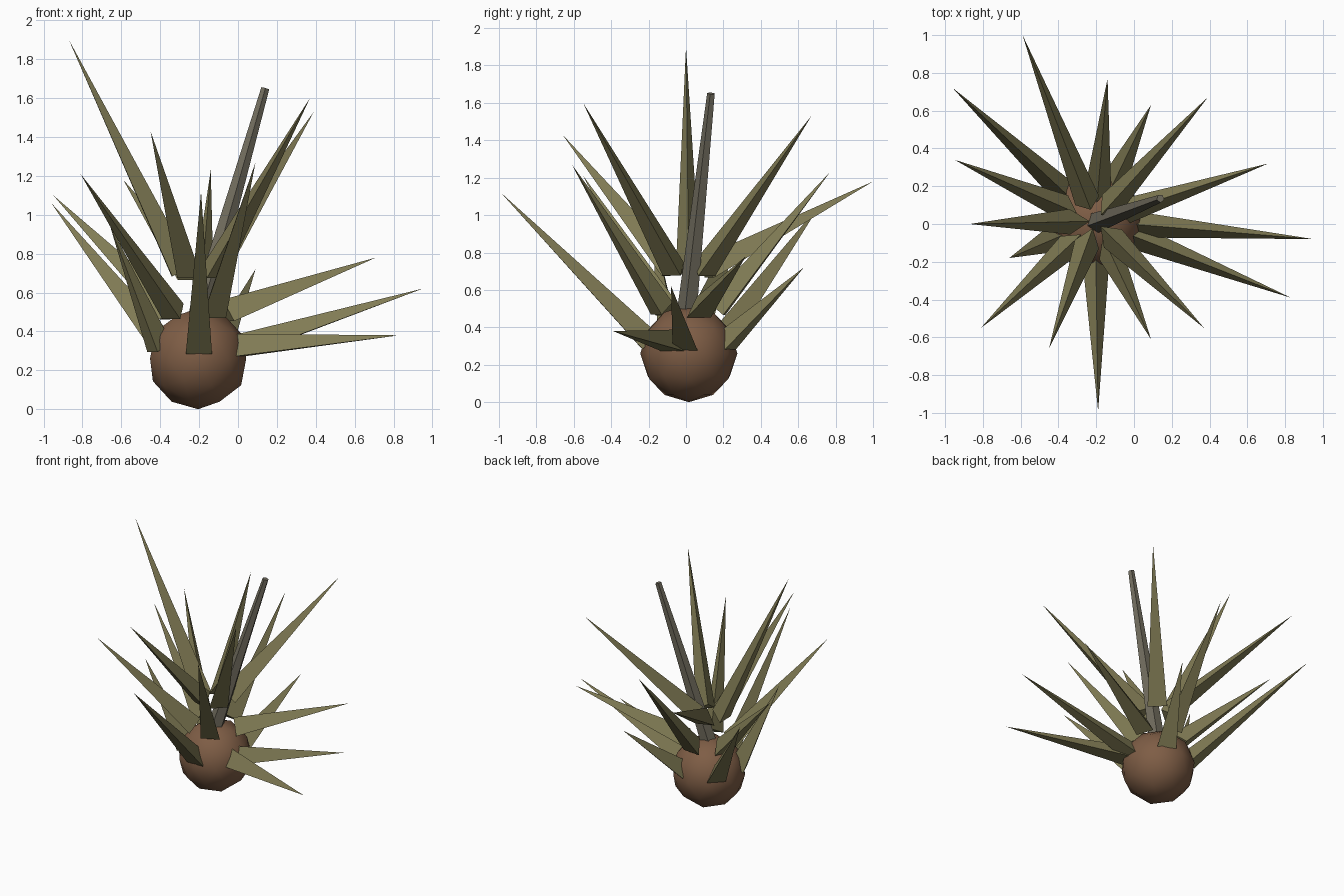
import bpy
import math
from mathutils import Vector

cube = bpy.data.objects.get("Cube")
if cube:
    bpy.data.objects.remove(cube)


def material(name, rgb):
    mat = bpy.data.materials.new(name)
    mat.use_nodes = True
    mat.diffuse_color = (*rgb, 1)
    mat.node_tree.nodes["Principled BSDF"].inputs["Base Color"].default_value = (*rgb, 1)
    return mat


brown = material("bulb brown", (0.21, 0.11, 0.06))
olive = material("leaf olive", (0.22, 0.20, 0.09))
grey = material("stem grey", (0.17, 0.155, 0.115))


def spike(name, base, tip, sides, base_radius, tip_radius, mat):
    """Tapered prism from base to tip, with one ridge turned upward."""
    axis = tip - base
    bpy.ops.mesh.primitive_cone_add(
        vertices=sides, radius1=base_radius, radius2=tip_radius,
        depth=axis.length, location=(base + tip) / 2,
        rotation=axis.to_track_quat("Z", "Y").to_euler())
    obj = bpy.context.object
    obj.name = name
    obj.data.materials.append(mat)
    return obj


# Round bulb
centre = Vector((-0.205, 0.015, 0))
bpy.ops.mesh.primitive_ico_sphere_add(
    subdivisions=2, radius=0.26, location=centre + Vector((0, 0, 0.26)))
bulb = bpy.context.object
bulb.name = "bulb"
bulb.data.materials.append(brown)
bpy.ops.object.shade_smooth()

# Leaning stem
spike("stem", Vector((-0.22, 0.0, 0.4)), Vector((0.14, 0.135, 1.65)), 5, 0.06, 0.022, grey)

# Leaf tips in order around the bulb, cycling through low, middle and top tiers
tips = [
    (0.95, -0.08, 0.62), (0.71, 0.32, 0.78), (0.39, 0.67, 1.53), (0.09, 0.63, 0.72),
    (-0.14, 0.77, 1.23), (-0.59, 1.0, 1.18), (-0.96, 0.72, 1.06), (-0.95, 0.34, 1.10),
    (-0.87, 0.0, 1.90), (-0.66, -0.18, 0.95), (-0.81, -0.55, 1.21), (-0.45, -0.66, 1.43),
    (-0.19, -0.99, 1.12), (0.09, -0.61, 1.27), (0.37, -0.55, 1.60), (0.83, -0.39, 0.38),
]
tiers = [("low", 0.22, 0.31), ("middle", 0.16, 0.49), ("top", 0.10, 0.70)]
for i, point in enumerate(tips):
    tier, ring, height = tiers[i % 3]
    tip = Vector(point)
    angle = math.atan2(tip.y - centre.y, tip.x - centre.x)
    base = centre + Vector((ring * math.cos(angle), ring * math.sin(angle), height))
    spike(f"{tier}_leaf_{i // 3 + 1}", base, tip, 3, 0.078, 0, olive)
